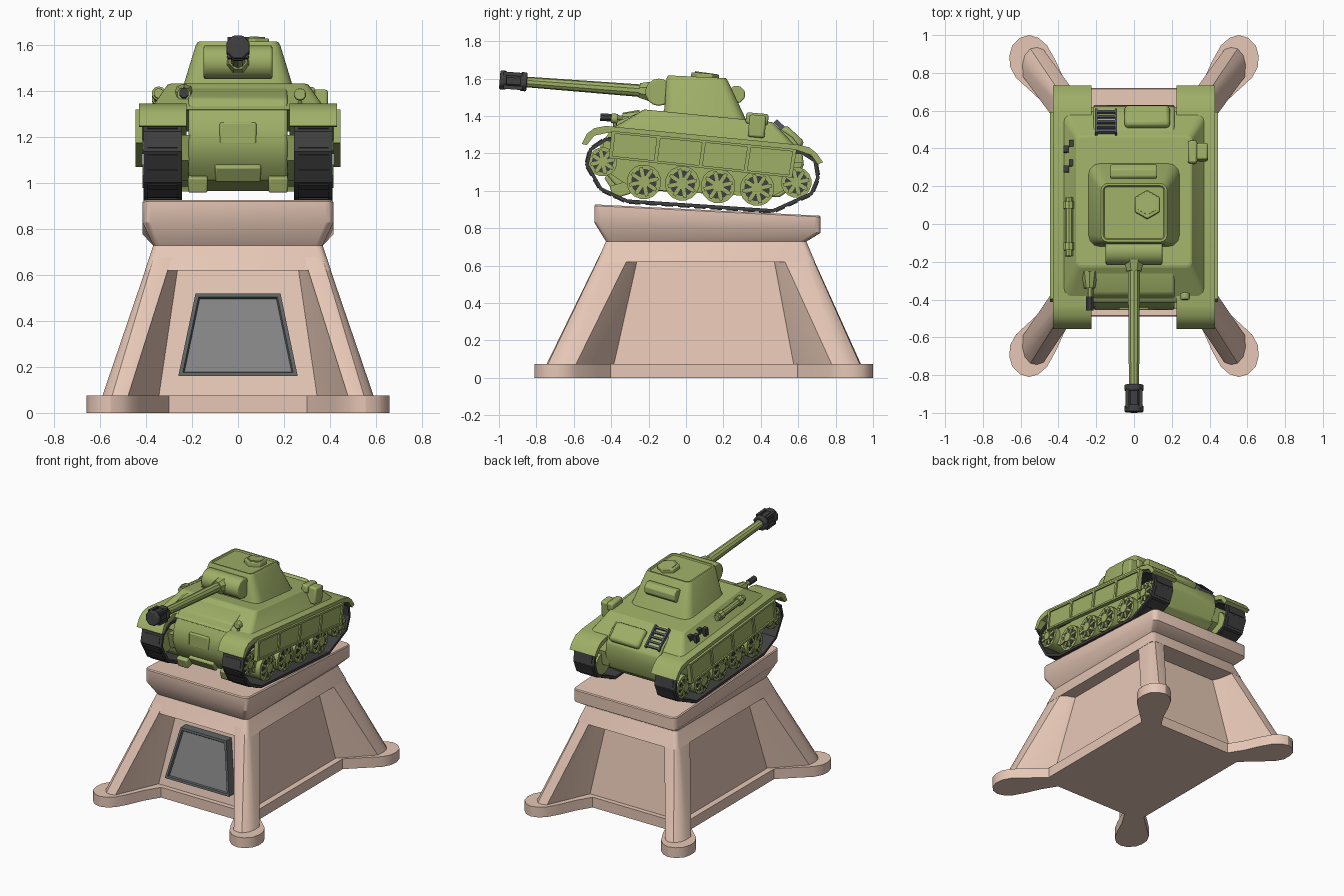
import bpy, bmesh, math
from mathutils import Vector, Matrix, Euler

if "Cube" in bpy.data.objects:
    bpy.data.objects.remove(bpy.data.objects["Cube"])

def material(name, r, g, b):
    m = bpy.data.materials.new(name)
    m.diffuse_color = (r, g, b, 1)
    m.use_nodes = True
    m.node_tree.nodes["Principled BSDF"].inputs["Base Color"].default_value = m.diffuse_color
    return m

GREEN = material("olive green", .345, .43, .135)
STONE = material("pink stone", .79, .57, .465)
DARK = material("charcoal", .05, .05, .052)
FRAME = material("dark grey", .12, .13, .135)
PANEL = material("plaque grey", .24, .24, .24)
STEEL = material("blue grey steel", .10, .10, .14)
TILT = -math.radians(5)          # the vehicle leans back on its stand

def finish(name, bm, mats, bevel=0):
    bmesh.ops.recalc_face_normals(bm, faces=bm.faces)
    me = bpy.data.meshes.new(name)
    bm.to_mesh(me)
    bm.free()
    for m in mats:
        me.materials.append(m)
    me.polygons.foreach_set("use_smooth", [True] * len(me.polygons))
    me.set_sharp_from_angle(angle=math.radians(33))
    ob = bpy.data.objects.new(name, me)
    bpy.context.collection.objects.link(ob)
    if bevel:
        mod = ob.modifiers.new("bevel", 'BEVEL')
        mod.width, mod.segments, mod.limit_method = bevel, 2, 'ANGLE'
    return ob

def loft(name, rings, mat, bevel=0, inset=None):
    """Skin rings of equal point count; inset = (direction, width, depth, material)."""
    bm = bmesh.new()
    vs = [[bm.verts.new(p) for p in r] for r in rings]
    n = len(rings[0])
    for a, b in zip(vs, vs[1:]):
        for i in range(n):
            bm.faces.new((a[i], a[(i + 1) % n], b[(i + 1) % n], b[i]))
    bm.faces.new(vs[0])
    bm.faces.new(vs[-1])
    mats = [mat]
    if inset:
        bmesh.ops.recalc_face_normals(bm, faces=bm.faces)
        bm.normal_update()
        f = max(bm.faces, key=lambda q: q.normal.dot(Vector(inset[0])))
        # flat rim first, then a step down to the sunken panel
        bmesh.ops.inset_individual(bm, faces=[f], thickness=inset[1], use_even_offset=True)
        bmesh.ops.inset_individual(bm, faces=[f], thickness=.006, depth=inset[2], use_even_offset=True)
        mats.append(inset[3])
        f.material_index = 1
    return finish(name, bm, mats, bevel)

def rect(x, y0, y1, z0, z1=None, c=0):
    """Rectangle ring with rounded corners whose height runs from z0 to z1 along y."""
    z1 = z0 if z1 is None else z1
    pts = []
    for k, (sx, sy) in enumerate(((1, 1), (-1, 1), (-1, -1), (1, -1))):
        cx, cy = sx * (x - c), (y1 - c if sy > 0 else y0 + c)
        for a in ((0, 30, 60, 90) if c else (0,)):
            t = math.radians(a + 90 * k)
            px, py = cx + c * math.cos(t), cy + c * math.sin(t)
            pts.append((px, py, z0 + (z1 - z0) * (py - y0) / (y1 - y0)))
    return pts

def extrude_x(name, profile, x0, x1, mat, bevel=0):
    return loft(name, [[(x, y, z) for y, z in profile] for x in (x0, x1)], mat, bevel)

def rod(name, p0, p1, r0, mat, r1=None, n=12, bevel=0):
    p0, p1 = Vector(p0), Vector(p1)
    q = (p1 - p0).to_track_quat('Z', 'Y')
    rings = [[p + q @ Vector((r * math.cos(a), r * math.sin(a), 0))
              for a in [math.tau * (i + .5) / n for i in range(n)]]
             for p, r in ((p0, r0), (p1, r0 if r1 is None else r1))]
    return loft(name, rings, mat, bevel)

def boxes(name, items, mat, bevel=0):
    bm = bmesh.new()
    for c, s, rx in items:
        m = Matrix.Translation(c) @ Euler((rx, 0, 0)).to_matrix().to_4x4() @ Matrix.Diagonal((*s, 1))
        bmesh.ops.create_cube(bm, size=1, matrix=m)
    return finish(name, bm, [mat], bevel)

# ---------- pedestal ----------
# foot slab with four bulbous corner lobes
lobe = [(.43, .50), (.50, .565), (.625, .68), (.655, .735), (.66, .795), (.645, .85), (.605, .89), (.555, .905),
        (.505, .89), (.46, .85), (.415, .77), (.365, .66), (.30, .555)]
outline = []
for sx, sy in ((1, 1), (-1, 1), (-1, -1), (1, -1)):
    outline += [(sx * x, .095 + sy * y) for x, y in (lobe if sx * sy > 0 else lobe[::-1])]
loft("foot_slab", [[(x, y, z) for x, y in outline] for z in (0, .075)], STONE)
loft("pedestal_core", [rect(.39, -.43, .62, .05), rect(.295, -.30, .515, .72)], STONE)
low = [(.588, .685), (.592, .75), (.58, .80), (.55, .835), (.515, .842), (.48, .83), (.34, .51), (.30, .45), (.385, .48)]
high = [(.365, .37), (.365, .49), (.36, .515), (.35, .527), (.33, .53), (.27, .53), (.245, .40), (.22, .33), (.295, .345)]
for sx in (-1, 1):
    for sy in (-1, 1):
        loft("pedestal_leg", [[(sx * x, .095 + sy * y, .07) for x, y in low],
                              [(sx * x, .107 + sy * y, .735) for x, y in high]], STONE)
loft("pedestal_lintel", [rect(.405, -.476, .690, .62, c=.03), rect(.367, -.426, .641, .735, c=.03)], STONE)
loft("platform", [rect(.368, -.427, .642, .728, c=.03), rect(.415, -.49, .72, .83, .775, c=.035),
                  rect(.415, -.49, .72, .92, .86, c=.035), rect(.409, -.484, .714, .927, .867, c=.03)], STONE)
# sloped plaque with a sunken panel
loft("plaque", [[(-.26, y0, .16), (.26, y0, .16), (.185, y1, .52), (-.185, y1, .52)]
                for y0, y1 in ((-.40, -.33), (-.475, -.40))], FRAME,
     inset=((0, -1, 0), .016, -.014, PANEL))

# ---------- hull ----------
extrude_x("lower_hull", [(-.22, 1.43), (-.37, 1.37), (-.44, 1.27), (-.455, 1.17), (-.42, 1.08), (-.36, 1.01),
                         (.50, .965), (.59, 1.03), (.63, 1.14), (.62, 1.22), (.57, 1.285), (.46, 1.36)],
          -.215, .215, GREEN, .01)
loft("upper_hull", [rect(.385, -.42, .60, 1.32, 1.225, c=.04), rect(.305, -.225, .465, 1.435, 1.367, c=.03)], GREEN, .008)
boxes("nose_plates", [((0, -.436, 1.215), (.16, .04, .10), .0), ((0, -.395, 1.05), (.20, .05, .08), .6)] +
      [((x, -.35, 1.005), (.085, .10, .07), .3) for x in (-.175, .175)], GREEN, .008)
boxes("engine_cover", [((.07, .565, 1.285), (.24, .14, .06), -.75)], GREEN, .02)
c, s = math.cos(.75), math.sin(.75)
boxes("rear_ladder", [((x, .54, 1.315), (.012, .17, .025), -.75) for x in (-.2, -.095)] +
      [((-.147, .54 + t * c, 1.315 - t * s), (.11, .014, .018), -.75) for t in (-.07, -.035, 0, .035, .07)], STEEL)

# ---------- running gear, mirrored left and right ----------
loop = [Vector(p) for p in ((-.53, 1.14), (-.455, 1.01), (-.316, .945), (.466, .893), (.67, .985), (.705, 1.07),
                            (.69, 1.16), (.62, 1.205), (-.43, 1.275), (-.51, 1.22))]
wheels = [(-.445, 1.155, .078), (-.225, 1.048, .093), (-.02, 1.04, .093),
          (.172, 1.026, .093), (.38, 1.012, .093), (.59, 1.045, .082)]
skirt = [Vector(p) for p in ((-.413, 1.175), (.567, 1.07), (.592, 1.222), (-.397, 1.32))]

def patch(u0, u1, v0, v1):
    def at(u, v):
        return skirt[0].lerp(skirt[1], u).lerp(skirt[3].lerp(skirt[2], u), v)
    return [at(u0, v0), at(u1, v0), at(u1, v1), at(u0, v1)]

for sd in (-1, 1):
    links = []
    for a, b in zip(loop, loop[1:] + loop[:1]):
        d = b - a
        n = max(1, round(d.length / .085))
        ang = math.atan2(d.y, d.x)
        for i in range(n):
            p = a + d * ((i + .5) / n)
            out = Vector((d.y, -d.x)).normalized() * .004
            links.append(((sd * .328, p.x, p.y), (.168, d.length / n + .006, .018), ang))
            links.append(((sd * .328, p.x + out.x, p.y + out.y), (.13, d.length / n * .7, .02), ang))
    boxes("track", links, DARK)
    extrude_x("wheel_frame", [(-.45, 1.21), (-.42, 1.10), (-.28, 1.01), (.45, .965), (.60, 1.04), (.62, 1.15)],
              sd * .2, sd * .36, GREEN)
    for y, z, r in wheels:
        rod("road_wheel", (sd * .255, y, z), (sd * .398, y, z), r, GREEN, n=16)
        rod("wheel_recess", (sd * .396, y, z), (sd * .402, y, z), r * .74, DARK, n=16)
        rod("wheel_hub", (sd * .39, y, z), (sd * .416, y, z), r * .38, GREEN, n=8)
        boxes("wheel_spokes", [((sd * .402, y, z), (.014, r * 1.7, .019), math.pi * k / 4 + .2)
                               for k in range(4)], GREEN)
    # mudguard running the full length, curled down at both ends
    extrude_x("mudguard", [(-.557, 1.25), (-.53, 1.305), (-.49, 1.335), (-.43, 1.347), (.595, 1.247), (.66, 1.232),
                           (.70, 1.20), (.732, 1.153), (.705, 1.14), (.67, 1.19), (.60, 1.215), (-.42, 1.31),
                           (-.49, 1.295), (-.53, 1.245)], sd * .225, sd * .43, GREEN)
    extrude_x("side_skirt", skirt, sd * .415, sd * .436, GREEN)
    for k in range(5):
        u = k * .245
        extrude_x("skirt_upright", patch(u, u + .02, 0, 1), sd * .43, sd * .446, GREEN)
    for v in (0, .91):
        extrude_x("skirt_rail", patch(0, 1, v, v + .09), sd * .43, sd * .446, GREEN)

# ---------- turret ----------
loft("turret", [rect(.245, -.125, .325, 1.41, 1.37, c=.06), rect(.235, -.115, .312, 1.44, 1.40, c=.06),
                rect(.185, -.105, .225, 1.60, 1.585, c=.04), rect(.175, -.095, .215, 1.617, 1.602, c=.035)],
     GREEN, inset=((0, 0, 1), .012, -.008, GREEN))
rod("roof_hatch", (.07, .10, 1.59), (.07, .103, 1.628), .076, GREEN, n=6, bevel=.006)
rod("hatch_cap", (.07, .10, 1.61), (.07, .103, 1.632), .055, GREEN, n=6)
rod("turret_rear_bin", (-.125, .27, 1.515), (.12, .27, 1.515), .048, GREEN, n=8, bevel=.006)
rod("mantlet", (-.15, -.145, 1.527), (.15, -.145, 1.527), .073, GREEN, n=14, bevel=.008)
rod("gun_collar", (0, -.18, 1.53), (0, -.25, 1.537), .06, GREEN, r1=.042, n=8)
rod("gun_barrel", (0, -.2, 1.532), (0, -.88, 1.584), .034, GREEN, r1=.028, n=10)
rod("muzzle_core", (0, -.86, 1.582), (0, -.985, 1.592), .045, DARK, n=8)
for y0, y1 in ((-.85, -.885), (-.96, -.996)):
    rod("muzzle_ring", (0, y0, 1.525 - (y0 + .13) * .079), (0, y1, 1.525 - (y1 + .13) * .079), .055, DARK, n=8, bevel=.008)
boxes("muzzle_ribs", [((sx * .036, -.925, 1.588 + sz * .036), (.02, .10, .02), -.075)
                      for sx in (-1, 1) for sz in (-1, 1)], DARK)

# ---------- deck fittings ----------
rod("bow_gun_mount", (-.235, -.25, 1.385), (-.235, -.34, 1.387), .048, GREEN, r1=.03, n=10)
rod("bow_gun_stalk", (-.235, -.33, 1.388), (-.235, -.42, 1.392), .016, GREEN, n=8)
rod("bow_gun_tip", (-.235, -.385, 1.39), (-.235, -.458, 1.394), .022, DARK, n=8)
rod("head_lamp", (.27, -.365, 1.385), (.27, -.40, 1.388), .027, GREEN, n=10, bevel=.005)
rod("lamp_stalk", (.27, -.38, 1.31), (.27, -.38, 1.385), .01, GREEN, n=6)
rod("stowage_tube", (-.345, -.17, 1.392), (-.345, .14, 1.362), .022, GREEN, n=10)
for y in (-.12, .10):
    rod("tube_clamp", (-.345, y - .02, 1.379 - y * .1), (-.345, y + .02, 1.375 - y * .1), .031, GREEN, n=10)
boxes("deck_latches", [((-.345 + dx, y + dy, 1.35 - .08 * y), (.028, .034, .055), TILT)
                       for y in (.305, .41) for dx, dy in ((-.014, -.014), (.014, .016))], DARK)
boxes("side_tool_box", [((.355, .38, 1.345), (.075, .09, .12), TILT), ((.31, .38, 1.385), (.05, .12, .06), TILT)],
      GREEN, .012)
